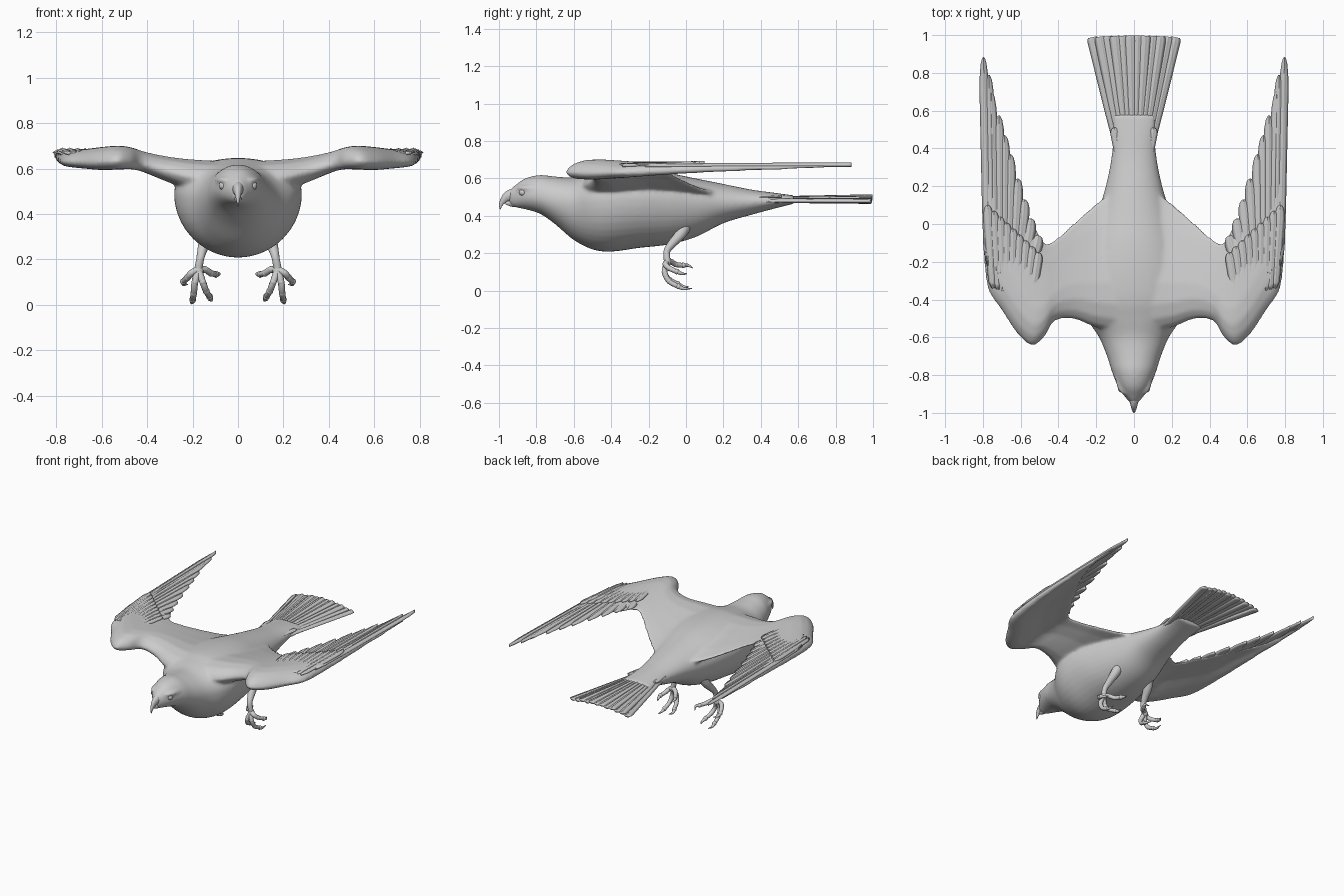
import bpy, bmesh, math
from mathutils import Vector

if "Cube" in bpy.data.objects:
    bpy.data.objects.remove(bpy.data.objects["Cube"])


def smooth_path(pts, n=5):
    """Catmull-Rom resampling of rows of numbers."""
    P = [pts[0]] + list(pts) + [pts[-1]]
    out = []
    for i in range(1, len(P) - 2):
        for k in range(n):
            t = k / n
            out.append([0.5 * (2 * b + (c - a) * t + (2 * a - 5 * b + 4 * c - d) * t * t
                               + (3 * b - a - 3 * c + d) * t ** 3)
                        for a, b, c, d in zip(P[i - 1], P[i], P[i + 1], P[i + 2])])
    return out + [list(pts[-1])]


def loft(name, rings):
    """Closed skin through a list of equal-sized rings."""
    bm = bmesh.new()
    rows = [[bm.verts.new(p) for p in r] for r in rings]
    n = len(rows[0])
    for a, b in zip(rows, rows[1:]):
        for i in range(n):
            bm.faces.new((a[i], a[(i + 1) % n], b[(i + 1) % n], b[i]))
    bm.faces.new(rows[0])
    bm.faces.new(rows[-1])
    bmesh.ops.recalc_face_normals(bm, faces=bm.faces)
    me = bpy.data.meshes.new(name)
    bm.to_mesh(me)
    bm.free()
    for p in me.polygons:
        p.use_smooth = True
    ob = bpy.data.objects.new(name, me)
    bpy.context.collection.objects.link(ob)
    return ob


def tube(name, pts, side=1, sides=12, squash=1.0):
    """Tapered round limb through (x, y, z, radius) rows."""
    path = smooth_path(pts, 5)
    rings = []
    for i, p in enumerate(path):
        a, b = path[max(i - 1, 0)], path[min(i + 1, len(path) - 1)]
        q = (Vector(b[:3]) - Vector(a[:3])).to_track_quat('Z', 'X')
        ring = []
        for k in range(sides):
            ang = 2 * math.pi * k / sides
            v = q @ Vector((p[3] * math.cos(ang), p[3] * math.sin(ang), 0))
            ring.append(((p[0] + v.x * squash) * side, p[1] + v.y, p[2] + v.z))
        rings.append(ring)
    return loft(name, rings)


def blade(name, base, tip, w0, w1, thick, profile):
    """Flat feather with a raised shaft; profile = (position, width factor)."""
    base, tip = Vector(base), Vector(tip)
    d = (tip - base).normalized()
    across = Vector((d.y, -d.x, 0)).normalized()
    rings = []
    for t, f in profile:
        c, w = base.lerp(tip, t), (w0 + (w1 - w0) * t) * f
        rings.append([c + across * w * u + Vector((0, 0, thick * v)) for u, v in
                      ((-1, 0), (-.5, .6), (-.12, .7), (0, 1), (.12, .7), (.5, .6),
                       (1, 0), (.5, -.6), (0, -.8), (-.5, -.6))])
    return loft(name, rings)


def ball(name, loc, scale):
    bpy.ops.mesh.primitive_uv_sphere_add(segments=20, ring_count=12, radius=1, location=loc)
    ob = bpy.context.object
    ob.name, ob.scale = name, scale
    bpy.ops.object.transform_apply(location=True, rotation=False, scale=True)
    bpy.ops.object.shade_smooth()
    return ob


# Body: y, half width, bottom, widest level, top
sections = [(-.945, .022, .46, .50, .538), (-.915, .048, .445, .505, .562),
            (-.86, .085, .435, .51, .60), (-.78, .118, .41, .50, .618),
            (-.70, .143, .355, .48, .61), (-.60, .185, .27, .465, .605),
            (-.50, .25, .22, .48, .625), (-.40, .28, .208, .49, .645),
            (-.25, .275, .228, .49, .645), (-.10, .24, .245, .48, .63),
            (.05, .195, .285, .47, .60), (.20, .15, .36, .47, .57),
            (.35, .12, .405, .475, .54), (.48, .112, .44, .485, .522),
            (.58, .115, .465, .487, .508)]
rings = []
for y, w, zb, zm, zt in smooth_path(sections):
    ring = []
    for k in range(40):
        a = 2 * math.pi * k / 40
        s = math.sin(a)
        ring.append((w * math.cos(a), y, zm + s * ((zt - zm) if s > 0 else (zm - zb))))
    rings.append(ring)
body = loft("body", rings)
parts = [body]

# Wings: leading x, y, z, trailing x, y, z, half thickness
stations = [(.05, -.58, .55, .05, .20, .53, .07), (.20, -.55, .56, .17, .13, .525, .07),
            (.32, -.505, .59, .28, .04, .56, .056), (.42, -.515, .62, .38, -.05, .605, .046),
            (.475, -.60, .632, .45, -.10, .635, .048), (.54, -.645, .632, .485, -.09, .645, .052),
            (.62, -.58, .627, .52, -.02, .65, .05), (.70, -.46, .627, .565, .05, .655, .042),
            (.775, -.34, .63, .61, .13, .655, .034), (.80, -.10, .64, .66, .22, .66, .027),
            (.808, .20, .65, .715, .36, .66, .02), (.812, .50, .655, .765, .52, .66, .014),
            (.812, .70, .66, .785, .70, .665, .011), (.808, .80, .665, .795, .80, .667, .008)]
chord = [(0, 0), (.03, .45), (.09, .8), (.2, 1), (.35, .9), (.55, .6), (.8, .32), (1, .12)]
loop = [(t, h) for t, h in chord] + [(t, -h) for t, h in reversed(chord[1:])]
for side in (-1, 1):
    rings = []
    for lx, ly, lz, tx, ty, tz, th in smooth_path(stations, 4):
        rings.append([(side * (lx + (tx - lx) * t), ly + (ty - ly) * t,
                       lz + (tz - lz) * t + 1.5 * th * t * (1 - t) + h * th) for t, h in loop])
    parts.append(loft("wing", rings))
    # Brow ridge over the eye
    parts.append(tube("brow", [(.04, -.905, .548, .006), (.064, -.888, .55, .011),
                               (.082, -.855, .55, .011), (.098, -.81, .55, .005)], side))

# Fuse body, wings and brows into one smooth skin
bpy.ops.object.select_all(action='DESELECT')
for ob in parts:
    ob.select_set(True)
bpy.context.view_layer.objects.active = body
bpy.ops.object.join()
body.name = "body_and_wings"
rm = body.modifiers.new("fuse", 'REMESH')
rm.mode, rm.voxel_size, rm.use_smooth_shade = 'VOXEL', .009, True
sm = body.modifiers.new("soften", 'SMOOTH')
sm.factor, sm.iterations = .5, 12

# Flight feathers: tips follow the stepped trailing edge
pointed = [(0, .3), (.08, .9), (.3, 1), (.85, 1), (.92, .85), (.97, .6), (.99, .35), (1, .1)]
tips = [(.797, .885), (.768, .79), (.755, .70), (.715, .575), (.685, .47), (.655, .37),
        (.615, .24), (.58, .13), (.545, .03), (.505, -.06)]
for side in (-1, 1):
    for i, (x, y) in enumerate(tips):
        u = i / (len(tips) - 1)
        blade("flight_feather", (side * (.772 - .19 * u), -.22 - .12 * u, .668 + .008 * u),
              (side * x, y, .672 - .016 * u), .026 + .008 * u, .025 + .012 * u, .013, pointed)
    # Covert feathers over the folded wing
    for i in range(9):
        u = i / 8
        blade("covert_feather", (side * (.745 - .2 * u), -.34 - .06 * u, .668 + .015 * u),
              (side * (.775 - .27 * u), .10 - .25 * u, .683 - .005 * u),
              .026, .028, .010, pointed)

# Tail fan
blunt = [(0, .4), (.1, .9), (.4, 1), (.96, 1), (.99, .9), (1, .7)]
for i in range(12):
    u = (i - 5.5) / 5.5
    blade("tail_feather", (.085 * u, .40, .490 - .010 * u * u),
          (.220 * u, .997 - .008 * u * u, .498 - .024 * u * u + .004 * (i % 2)),
          .022, .032, .013, blunt)
# Coverts over and under the tail root
for z, dz in ((.505, -.003), (.466, .010)):
    for i in range(7):
        u = (i - 3) / 3
        blade("tail_covert", (.07 * u, .32, z - .006 * u * u * (1 if dz < 0 else -1)),
              (.105 * u, .57 - .06 * abs(u), z + dz), .024, .026, .008, pointed)

# Hooked beak
tube("upper_beak", [(0, -.90, .505, .044), (0, -.93, .508, .036), (0, -.958, .50, .026),
                    (0, -.98, .477, .016), (0, -.991, .455, .009), (0, -.993, .434, .002)],
     squash=.72, sides=16)
tube("lower_beak", [(0, -.89, .472, .026), (0, -.93, .468, .02), (0, -.965, .468, .007)],
     squash=.9)

# Eyes, legs and feet
foot = (.175, -.10, .155)
toes = {"middle_toe": [(.19, -.115, .10), (.195, -.09, .05), (.20, -.04, .022),
                       (.203, -.01, .010), (.20, .033, .012)],
        "inner_toe": [(.155, -.115, .10), (.14, -.09, .06), (.125, -.045, .036),
                      (.118, -.015, .022), (.13, .015, .02)],
        "outer_toe": [(.205, -.11, .14), (.222, -.09, .12), (.24, -.05, .102),
                      (.238, -.02, .09), (.222, .005, .09)],
        "hind_toe": [(.145, -.08, .155), (.12, -.055, .14), (.098, -.015, .135),
                     (.085, .01, .135), (.098, .038, .12)]}
radii = (.015, .014, .012, .008, .002)
for side in (-1, 1):
    ball("eye", (side * .066, -.872, .525), (.018, .02, .019))
    tube("leg", [(.128, -.005, .345, .034), (.142, -.03, .30, .03), (.155, -.075, .25, .023),
                 (.165, -.102, .21, .018), foot + (.018,)], side)
    ball("foot_pad", (side * foot[0], foot[1], foot[2] - .005), (.023, .02, .023))
    for name, pts in toes.items():
        tube(name, [foot + (.016,)] + [p + (r,) for p, r in zip(pts, radii)], side, 10)
        for p in pts[:3]:
            ball(name + "_knuckle", (side * p[0], p[1], p[2]), (.015, .015, .015))
